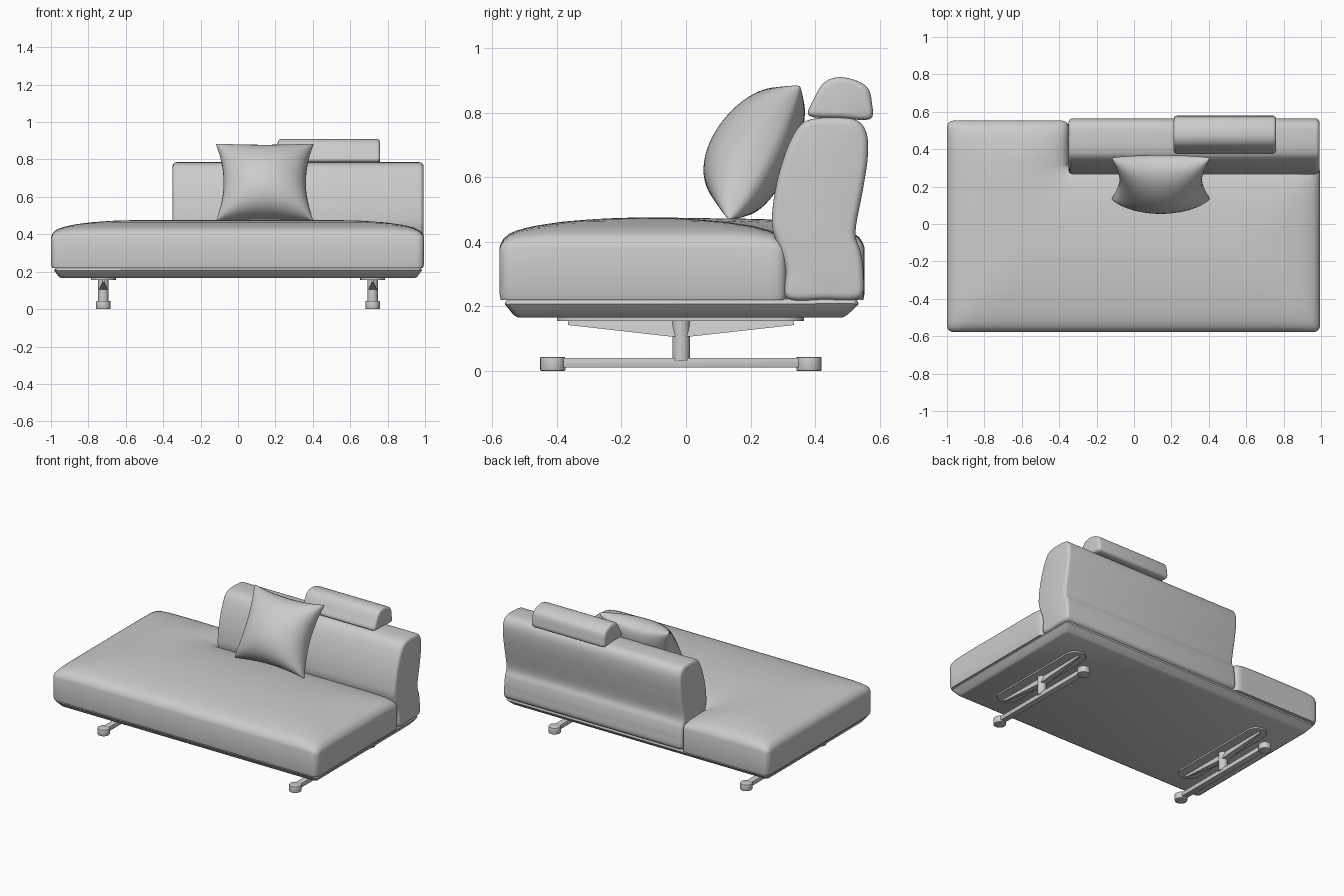
import bpy, bmesh, math
from mathutils import Vector

if "Cube" in bpy.data.objects:
    bpy.data.objects.remove(bpy.data.objects["Cube"])


def finish(bm, name, angle=40):
    bmesh.ops.recalc_face_normals(bm, faces=bm.faces[:])
    me = bpy.data.meshes.new(name)
    bm.to_mesh(me)
    bm.free()
    ob = bpy.data.objects.new(name, me)
    bpy.context.collection.objects.link(ob)
    bpy.ops.object.select_all(action='DESELECT')
    ob.select_set(True)
    bpy.context.view_layer.objects.active = ob
    bpy.ops.object.shade_smooth_by_angle(angle=math.radians(angle))
    return ob


def smooth_loop(pts, n=5):
    """Closed Catmull-Rom curve through the points."""
    p = [Vector(q) for q in pts]
    out = []
    for i in range(len(p)):
        a, b, c, d = (p[(i + k - 1) % len(p)] for k in range(4))
        for s in range(n):
            t = s / n
            out.append(0.5 * (2 * b + (c - a) * t + (2 * a - 5 * b + 4 * c - d) * t * t
                              + (3 * b - a - 3 * c + d) * t ** 3))
    return out


def prism(name, outline, lo, hi, axis='X', bevel=0.0, segments=3):
    """Extrude an outline along X (points are y,z) or Z (points are x,y)."""
    bm = bmesh.new()
    rings = [[bm.verts.new((h, p[0], p[1]) if axis == 'X' else (p[0], p[1], h))
              for p in outline] for h in (lo, hi)]
    n = len(outline)
    for r in rings:
        bm.faces.new(r)
    for i in range(n):
        j = (i + 1) % n
        bm.faces.new((rings[0][i], rings[0][j], rings[1][j], rings[1][i]))
    bmesh.ops.recalc_face_normals(bm, faces=bm.faces[:])
    if bevel:
        edges = [e for e in bm.edges if e.calc_face_angle(0) > 0.8]
        bmesh.ops.bevel(bm, geom=edges, offset=bevel, segments=segments, profile=0.5,
                        affect='EDGES', clamp_overlap=False)
    return finish(bm, name)


def stadium(hw, y0, y1, n=10):
    """Rounded-end strip outline, half width hw, from y0 to y1."""
    return [(hw * math.cos(math.pi * (i / n + k)),
             (y1 - hw, y0 + hw)[k] + hw * math.sin(math.pi * (i / n + k)))
            for k in (0, 1) for i in range(n + 1)]


def span(a, b, n):
    """Values from a to b, packed closely at both ends."""
    return [a + (b - a) * (1 - math.cos(math.pi * i / n)) / 2 for i in range(n + 1)]


# Seat: L-shaped domed cushion, notched for the backrest
X0, X1, Y0, Y1 = -1.0, 0.995, -0.578, 0.553
NX, NY = -0.35, 0.312
DROP = [(0, .095), (.006, .075), (.02, .057), (.05, .042), (.1, .028),
        (.2, .013), (.32, .004), (.45, 0)]


def drop(d):
    for (a, u), (b, v) in zip(DROP, DROP[1:]):
        if d <= b:
            return u + (v - u) * (max(d, 0) - a) / (b - a)
    return 0


def top_z(x, y):
    notch = math.hypot(max(NX - x, 0), max(NY - y, 0))
    ds = (x - X0, X1 - x, y - Y0, Y1 - y, notch)
    return 0.476 - sum(drop(d) ** 3 for d in ds) ** (1 / 3)


def round_corner(x, y, r=0.035):
    for cx, cy, sx, sy in ((X0, Y0, -1, -1), (X1, Y0, 1, -1), (X0, Y1, -1, 1),
                           (X1, NY, 1, 1), (NX, Y1, 1, 1)):
        p, q = 1 - (cx - x) * sx / r, 1 - (cy - y) * sy / r
        if 0 < p <= 1.0001 and 0 < q <= 1.0001:
            u, v = p * math.sqrt(1 - q * q / 2), q * math.sqrt(1 - p * p / 2)
            return cx - sx * r * (1 - u), cy - sy * r * (1 - v)
    return x, y


xs = span(X0, NX, 18) + span(NX, X1, 30)[1:]
ys = span(Y0, NY, 26) + span(NY, Y1, 12)[1:]
bm = bmesh.new()
grid = {}
for i, x in enumerate(xs):
    for j, y in enumerate(ys):
        if i <= 18 or j <= 26:
            grid[i, j] = bm.verts.new((*round_corner(x, y), top_z(x, y)))
for i in range(len(xs) - 1):
    for j in range(len(ys) - 1):
        if i < 18 or j < 26:
            bm.faces.new((grid[i, j], grid[i + 1, j], grid[i + 1, j + 1], grid[i, j + 1]))
rim = [e for e in bm.edges if e.is_boundary]
for z, s in ((0.24, 1), (0.22, 0.994)):
    geo = bmesh.ops.extrude_edge_only(bm, edges=rim)['geom']
    for v in geo:
        if isinstance(v, bmesh.types.BMVert):
            v.co = (v.co.x * s, v.co.y * s, z)
    rim = [e for e in geo if isinstance(e, bmesh.types.BMEdge) and e.is_boundary]
bmesh.ops.edgeloop_fill(bm, edges=rim)
finish(bm, "seat_cushion", 55)

# Backrest and headrest: side profiles extruded across the width
back = [(.312, .225), (.308, .32), (.27, .43), (.268, .5), (.285, .6), (.318, .7), (.355, .762),
        (.4, .782), (.47, .785), (.53, .776), (.56, .735), (.563, .66), (.548, .56),
        (.525, .43), (.541, .37), (.55, .3), (.54, .225), (.43, .22)]
prism("backrest", smooth_loop(back), NX, 0.992, bevel=0.022, segments=4)
head = [(.382, .79), (.395, .84), (.425, .89), (.465, .909), (.515, .904), (.562, .878),
        (.576, .83), (.57, .78), (.48, .783)]
prism("headrest", smooth_loop(head), 0.212, 0.76, bevel=0.018, segments=4)

# Scatter pillow: pinched square, puffed front and back, leaning on the backrest
N = 28
centre = Vector((0.143, 0.243, 0.675))
up, out = Vector((0, .465, .885)), Vector((0, -.885, .465))
bm = bmesh.new()
sheets = []
for thick in (0.165, -0.09):
    sheet = {}
    for i, u in enumerate(span(-1, 1, N)):
        for j, v in enumerate(span(-1, 1, N)):
            puff = max((1 - u * u) * (1 - v * v), 0) ** 0.42
            w = 0.262 * u * (1 - 0.16 * (1 - v * v))
            h = 0.235 * v * (1 - 0.10 * (1 - u * u))
            sag = 1 - 0.12 * v
            co = centre + Vector((w, 0, 0)) + up * h + out * (thick * puff * sag)
            co.z = max(co.z, 0.472)
            sheet[i, j] = bm.verts.new(co)
    for i in range(N):
        for j in range(N):
            bm.faces.new((sheet[i, j], sheet[i + 1, j], sheet[i + 1, j + 1], sheet[i, j + 1]))
bmesh.ops.remove_doubles(bm, verts=bm.verts[:], dist=1e-4)
finish(bm, "pillow", 60)

# Base platform: slab with a chamfered underside
bm = bmesh.new()
rings = []
for z, x, ya, yb in ((.165, .945, -.52, .485), (.172, .957, -.532, .497), (.205, .982, -.56, .533),
                     (.212, .982, -.56, .533), (.222, .975, -.553, .528)):
    rings.append([bm.verts.new(c) for c in ((-x, ya, z), (x, ya, z), (x, yb, z), (-x, yb, z))])
for a, b in zip(rings, rings[1:]):
    for i in range(4):
        bm.faces.new((a[i], a[(i + 1) % 4], b[(i + 1) % 4], b[i]))
bm.faces.new(rings[0])
bm.faces.new(rings[-1])
corners = [e for e in bm.edges if any(e.verts[0] in a and e.verts[1] in b or
           e.verts[1] in a and e.verts[0] in b for a, b in zip(rings, rings[1:]))]
bmesh.ops.bevel(bm, geom=corners, offset=0.015, segments=3, profile=0.5, affect='EDGES')
finish(bm, "base_platform", 30)

# Legs: mounting plate, tapered blade, post, floor bar and end pads
for side, lx in (("left", -0.72), ("right", 0.72)):
    blade = [(-.365, .16), (-.365, .142), (-.045, .106), (.01, .106), (.335, .142), (.335, .16)]
    parts = [
        prism(side + "_leg_plate", stadium(.067, -.4, .365), .155, .168, 'Z'),
        prism(side + "_leg_blade", blade, -.022, .022),
        prism(side + "_leg_post", stadium(.0275, -.0425, .0125), .03, .16, 'Z'),
        prism(side + "_floor_bar", [(-.43, .01), (.4, .01), (.4, .04), (-.43, .04)],
              -.02, .02, bevel=.003, segments=2),
        prism(side + "_front_pad", stadium(.038, -.452, -.374), 0, .043, 'Z', .003, 2),
        prism(side + "_back_pad", stadium(.038, .342, .42), 0, .043, 'Z', .003, 2),
    ]
    for v in parts[1].data.vertices:
        if abs(v.co.y) > 0.2:
            v.co.x *= 0.25
    for p in parts:
        p.location.x = lx
